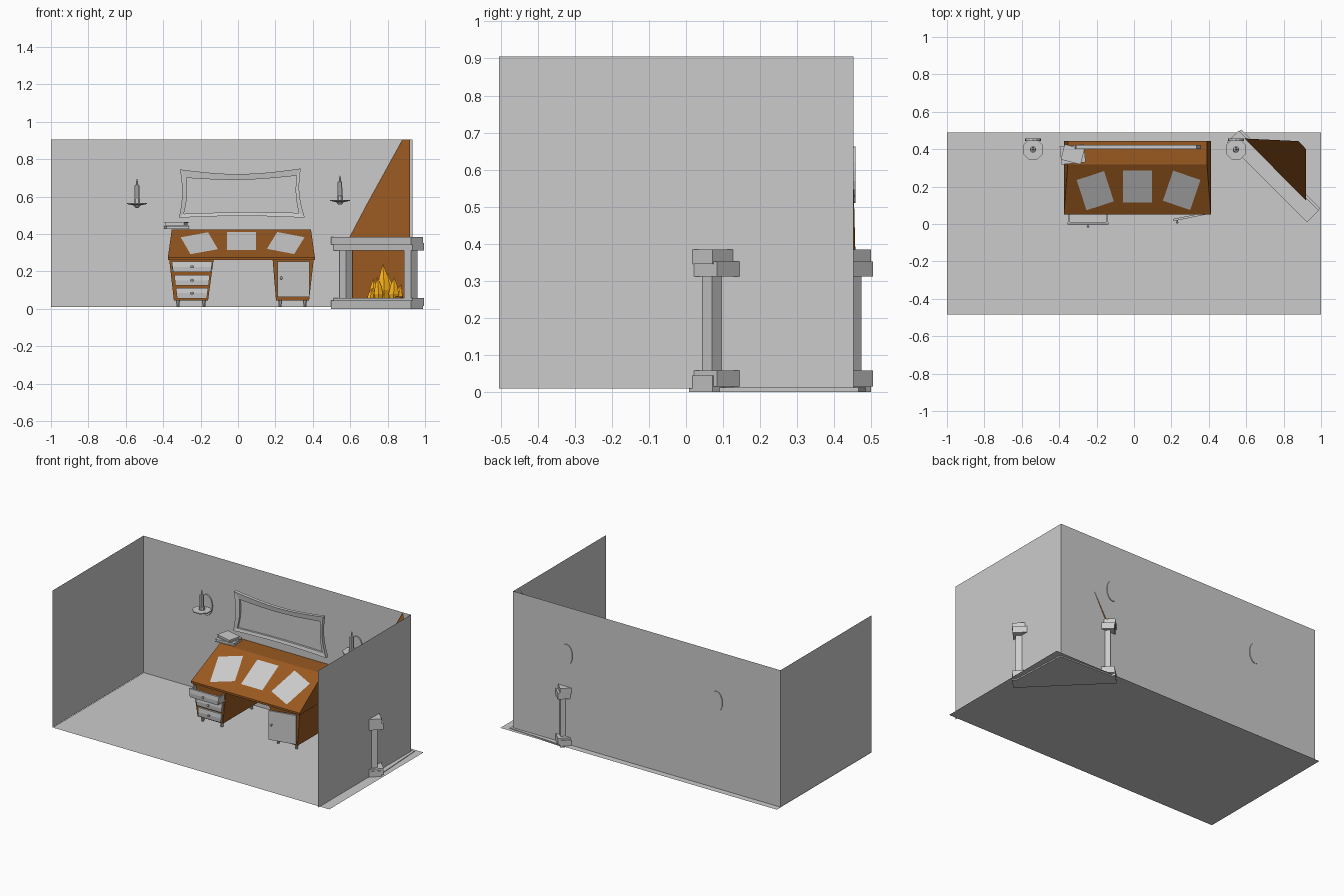
import bpy, bmesh, math, random
from mathutils import Vector

if "Cube" in bpy.data.objects:
    bpy.data.objects.remove(bpy.data.objects["Cube"])

random.seed(3)


def material(name, rgb):
    m = bpy.data.materials.new(name)
    m.diffuse_color = (*rgb, 1)
    m.use_nodes = True
    m.node_tree.nodes["Principled BSDF"].inputs["Base Color"].default_value = m.diffuse_color
    return m


WOOD = material("brown_wood", (0.32, 0.10, 0.015))
FLAME = material("flame_orange", (1.0, 0.45, 0.01))


def finish(name, bm, mat=None, smooth=False):
    me = bpy.data.meshes.new(name)
    bm.to_mesh(me)
    bm.free()
    ob = bpy.data.objects.new(name, me)
    bpy.context.collection.objects.link(ob)
    if mat:
        me.materials.append(mat)
    for p in me.polygons:
        p.use_smooth = smooth
    return ob


def hull(name, pts, mat=None):
    """Convex solid around a handful of points."""
    bm = bmesh.new()
    for p in pts:
        bm.verts.new(p)
    bmesh.ops.convex_hull(bm, input=bm.verts[:])
    bmesh.ops.dissolve_limit(bm, angle_limit=0.01, verts=bm.verts[:], edges=bm.edges[:])
    bmesh.ops.recalc_face_normals(bm, faces=bm.faces[:])
    return finish(name, bm, mat)


def box(name, a, b, mat=None, f=lambda x, y, z: (x, y, z)):
    pts = [f(x, y, z) for x in (a[0], b[0]) for y in (a[1], b[1]) for z in (a[2], b[2])]
    return hull(name, pts, mat)


def sheet(name, pts, mat=None):
    bm = bmesh.new()
    bm.faces.new([bm.verts.new(p) for p in pts])
    return finish(name, bm, mat)


def lathe(name, profile, sides, loc, mat=None, lean=(0, 0), smooth=False):
    """Closed turned solid; lean shifts the top sideways."""
    bm = bmesh.new()
    top = profile[-1][1]
    rings = []
    for r, z in profile:
        k = (z / top) ** 2 if top else 0
        rings.append([bm.verts.new((loc[0] + r * math.cos(t) + lean[0] * k,
                                    loc[1] + r * math.sin(t) + lean[1] * k, loc[2] + z))
                      for t in [2 * math.pi * (i + 0.5) / sides for i in range(sides)]])
    for a, b in zip(rings, rings[1:]):
        for i in range(sides):
            j = (i + 1) % sides
            bm.faces.new((a[i], a[j], b[j], b[i]))
    bm.faces.new(rings[0][::-1])
    bm.faces.new(rings[-1])
    return finish(name, bm, mat, smooth)


# Room shell: floor and three walls
FZ, WT = 0.008, 0.905
sheet("floor", [(-1, -.485, FZ), (1, -.485, FZ), (1, .49, FZ), (-1, .49, FZ)])
sheet("back_wall", [(-1, .452, .01), (.934, .452, .01), (.934, .452, WT), (-1, .452, WT)])
sheet("left_wall", [(-1, -.49, .01), (-1, .452, .01), (-1, .452, WT), (-1, -.49, WT)])
sheet("right_wall", [(.934, .452, .01), (.934, -.505, .01), (.934, -.505, WT), (.934, .452, WT)])


# Corner fireplace, built along a diagonal (s along the front, d towards the corner)
def diag(s, d, z):
    q = math.sqrt(0.5)
    return (.711 + q * (s + d), .222 + q * (d - s), z)


box("mantel_shelf", (-.3025, 0, .345), (.3025, .09, .385), None, diag)
box("mantel_beam", (-.297, .015, .312), (.299, .103, .353), None, diag)
box("base_beam", (-.297, .015, .015), (.299, .103, .058), None, diag)
box("base_step", (-.3025, 0, 0), (.3025, .09, .045), None, diag)
box("left_column", (-.272, .033, .05), (-.222, .083, .32), None, diag)
box("right_column", (.232, .018, .05), (.283, .068, .32), None, diag)
hull("hearth_slab", [(x, y, z) for x, y in ((.56, .485), (.97, .09), (.95, .465)) for z in (0, .012)])
sheet("chimney_hood", [(.588, .457, .375), (.92, .12, .375), (.92, .40, WT), (.88, .443, WT)], WOOD)
sheet("firebox_back", [(.58, .449, .012), (.92, .449, .012), (.92, .449, .385), (.58, .449, .385)], WOOD)
sheet("firebox_side", [(.92, .449, .012), (.92, .12, .012), (.92, .12, .385), (.92, .449, .385)], WOOD)

# Fire: crossed logs and faceted flames
for i, ang in enumerate((.5, 1.4, 2.5)):
    def log(x, y, z, c=math.cos(ang), s=math.sin(ang)):
        return (.785 + c * x - s * y, .315 + s * x + c * y, z)
    box(f"fire_log_{i}", (-.11, -.013, .012 + .015 * i), (.11, .013, .035 + .015 * i), WOOD, log)
for i, (dx, dy, h, r) in enumerate(((0, 0, .20, .042), (-.055, .01, .12, .03), (.05, -.02, .13, .032),
                                    (.03, .04, .15, .03), (-.03, -.04, .13, .028),
                                    (.075, .03, .09, .024), (-.075, -.01, .07, .02))):
    lathe(f"flame_{i}", [(r * .6, 0), (r, h * .3), (r * .7, h * .62), (r * .3, h * .85), (.001, h)], 6,
          (.782 + dx, .30 + dy, .04), FLAME, (random.uniform(-.015, .015), random.uniform(-.015, .015)))

# Desk body with sloping writing surface
CX = .018
profile = [(.05, .262), (.05, .275), (.318, .425), (.445, .425), (.445, .262)]
hull("desk_top", [(CX + s * (.393 if z < .3 else .372), y, z) for y, z in profile for s in (-1, 1)], WOOD)

# Pedestals tapering towards the floor, each on four feet
for side, (t0, t1, b0, b1) in {"left": (-.368, -.13, -.343, -.16), "right": (.185, .405, .203, .38)}.items():
    hull(f"{side}_pedestal", [(x, y, z) for z, x0, x1, e in ((.266, t0, t1, 0), (.045, b0, b1, .012))
                              for x in (x0, x1) for y in (.06 + e, .435 - e)], WOOD)
    for i, x in enumerate((b0 + .022, b1 - .022)):
        for j, y in enumerate((.095, .40)):
            lathe(f"{side}_foot_{i}{j}", [(.008, 0), (.012, .035)], 8, (x, y, .012))


def knob(name, x, y, z):
    ob = lathe(name, [(.004, 0), (.004, .006), (.008, .01), (.007, .014), (.002, .016)], 8, (0, 0, 0))
    ob.rotation_euler = (math.pi / 2, 0, 0)
    ob.location = (x, y, z)


# Drawers: pulled-out tray on top, two closed below
DX = -.246
for i, (z0, z1, wt, wb, y) in enumerate(((.197, .252, .109, .101, -.004), (.125, .180, .095, .089, .05),
                                         (.055, .112, .086, .080, .055))):
    hull(f"drawer_front_{i}", [(DX + s * w, y + e, z) for s in (-1, 1) for z, w, e in
                               ((z0, wb, .003), ((z0 + z1) / 2, (wt + wb) / 2, 0), (z1, wt, .003),
                                (z0, wb, .016), (z1, wt, .016))])
    knob(f"drawer_knob_{i}", DX, y, (z0 + z1) / 2)
box("tray_floor", (DX - .098, .01, .200), (DX + .098, .075, .206))
for n, s in (("left", -1), ("right", 1)):
    box(f"tray_{n}_side", (DX + s * .098, .01, .200), (DX + s * .106, .075, .246))


# Cupboard door, slightly ajar on its right edge
def ajar(x, y, z, a=.2):
    return (.382 + x * math.cos(a) - y * math.sin(a), .056 + x * math.sin(a) + y * math.cos(a), z)


box("cupboard_door", (-.176, -.006, .062), (0, .006, .252), None, ajar)
kx, ky, kz = ajar(-.155, -.006, .165)
knob("door_knob", kx, ky, kz)

# Papers lying on the slope
for i, (x, y, deg) in enumerate(((-.207, .178, 18), (CX, .20, 0), (.255, .18, -19))):
    c, s = math.cos(math.radians(deg)), math.sin(math.radians(deg))
    pts = []
    for u, v in ((-.077, -.085), (.077, -.085), (.077, .085), (-.077, .085)):
        px, py = x + c * u - s * v, y + s * u + c * v
        pts.append((px, py, .279 + (py - .05) * .15 / .268))
    sheet(f"paper_{i}", pts)

# Stacked books on the back of the desk
for i, (z0, w, d, ang) in enumerate(((.426, .065, .048, .1), (.445, .055, .042, -.25))):
    def turn(x, y, z, c=math.cos(ang), s=math.sin(ang)):
        return (-.328 + c * x - s * y, .372 + s * x + c * y, z)
    for n, k, za, zb in (("lower_cover", 1, 0, .003), ("pages", .92, .003, .015), ("upper_cover", 1, .015, .018)):
        box(f"book_{i}_{n}", (-w * k, -d * k, z0 + za), (w * k, d * k, z0 + zb), None, turn)


# Wall mirror with a frame bowed inwards along every edge
def bowed(corners, sag, n=8):
    mid = sum((Vector(c) for c in corners), Vector((0, 0))) / 4
    out = []
    for k in range(4):
        a, b = Vector(corners[k]), Vector(corners[(k + 1) % 4])
        nrm = Vector((-(b - a).y, (b - a).x)).normalized()
        if nrm.dot(mid - a) < 0:
            nrm = -nrm
        out += [a.lerp(b, i / n) + nrm * sag[k] * math.sin(math.pi * i / n) for i in range(n)]
    return out


outer = bowed([(-.31, .745), (.335, .75), (.357, .487), (-.315, .487)], (.027, .018, .01, .014))
inner = bowed([(-.275, .70), (.313, .712), (.325, .513), (-.29, .508)], (.016, .01, .006, .01))
bm = bmesh.new()
rings = [[bm.verts.new((p.x, y, p.y)) for p in loop]
         for loop, y in ((outer, .40), (inner, .405), (inner, .42), (outer, .422))]
for k in range(4):
    a, b = rings[k], rings[(k + 1) % 4]
    for i in range(len(a)):
        j = (i + 1) % len(a)
        bm.faces.new((a[i], a[j], b[j], b[i]))
bmesh.ops.recalc_face_normals(bm, faces=bm.faces[:])
finish("mirror_frame", bm)
sheet("mirror_glass", [(p.x, .418, p.y) for p in inner][::-1])

# Candle sconces on either side of the mirror
for n, x, z in (("left", -.54, .56), ("right", .545, .577)):
    ell = [(x + .042 * math.cos(t), z + .018 + .068 * math.sin(t)) for t in [math.pi * i / 8 for i in range(16)]]
    hull(f"{n}_sconce_plate", [(px, y, pz) for px, pz in ell for y in (.444, .457)])
    box(f"{n}_sconce_arm", (x - .008, .398, z - .02), (x + .008, .447, z - .006))
    lathe(f"{n}_sconce_dish", [(.012, -.018), (.022, -.006), (.058, 0), (.058, .006)], 8, (x, .398, z))
    lathe(f"{n}_candle", [(.018, 0), (.018, .022), (.014, .024), (.013, .098), (.005, .10), (.005, .118), (.001, .132)],
          8, (x, .398, z + .004))
